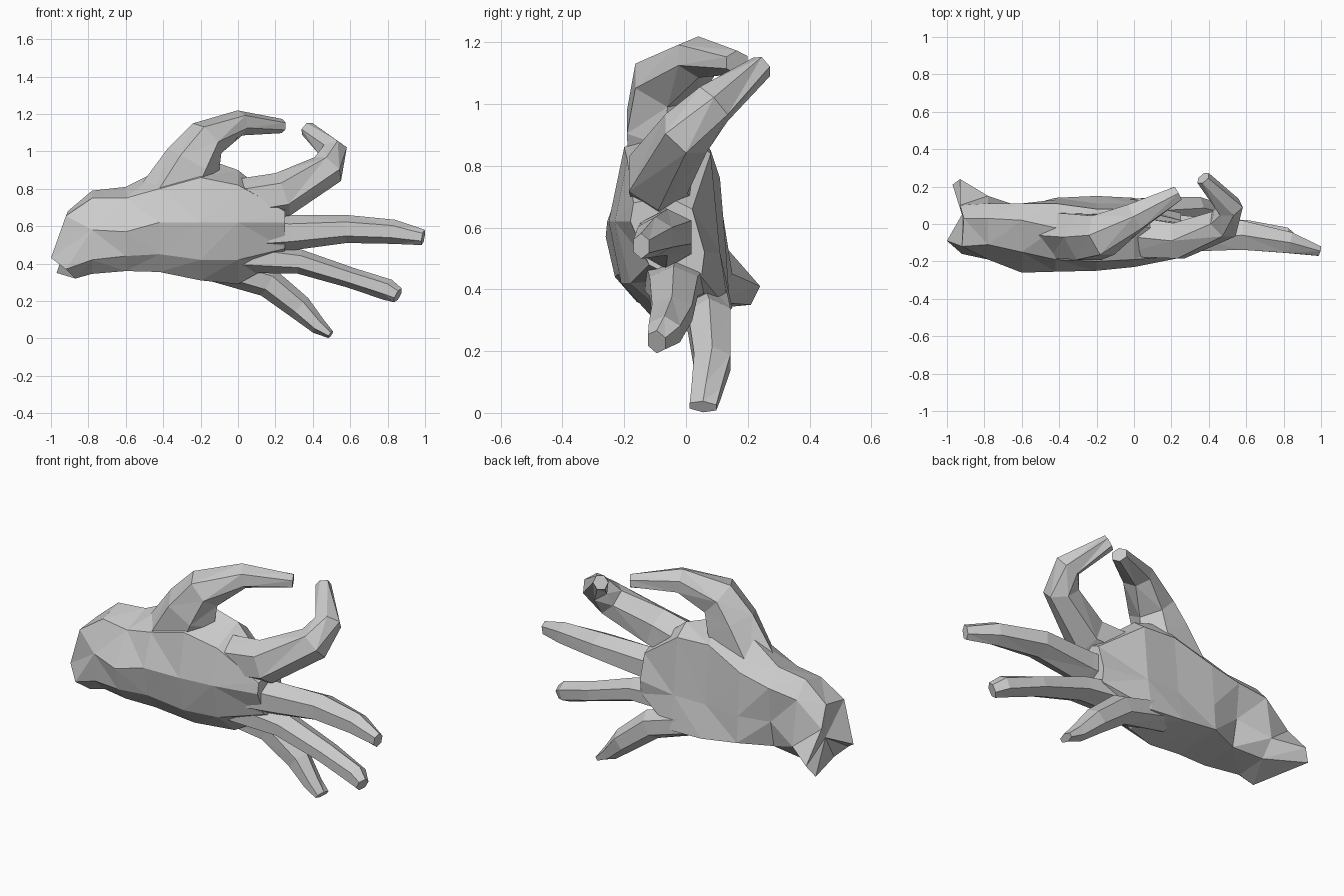
import bpy, bmesh
from math import cos, sin, pi
from mathutils import Vector

if "Cube" in bpy.data.objects:
    bpy.data.objects.remove(bpy.data.objects["Cube"])


def loft(name, rings, start=None):
    """Skin a list of equal-length point rings into a closed flat-shaded mesh."""
    bm = bmesh.new()
    loops = [[bm.verts.new(p) for p in ring] for ring in rings]
    n = len(loops[0])
    for a, b in zip(loops, loops[1:]):
        for i in range(n):
            j = (i + 1) % n
            bm.faces.new((a[i], a[j], b[j], b[i]))
    if start:
        c = bm.verts.new(start)
        for i in range(n):
            bm.faces.new((loops[0][i], loops[0][(i + 1) % n], c))
    else:
        bm.faces.new(loops[0])
    bm.faces.new(loops[-1])
    bmesh.ops.triangulate(bm, faces=bm.faces[:])
    bmesh.ops.recalc_face_normals(bm, faces=bm.faces[:])
    me = bpy.data.meshes.new(name)
    bm.to_mesh(me)
    bm.free()
    ob = bpy.data.objects.new(name, me)
    bpy.context.collection.objects.link(ob)
    return ob


def finger(name, path):
    """Six-sided finger along (x, y, z, in-plane radius, depth radius) points."""
    pts = [Vector(p[:3]) for p in path]
    rings = []
    for i, p in enumerate(path):
        t = Vector()
        if i > 0:
            t += (pts[i] - pts[i - 1]).normalized()
        if i < len(pts) - 1:
            t += (pts[i + 1] - pts[i]).normalized()
        t.normalize()
        u = t.cross(Vector((0, 1, 0))).normalized()
        v = u.cross(t).normalized()
        rings.append([pts[i] + u * p[3] * cos(k * pi / 3) + v * p[4] * sin(k * pi / 3)
                      for k in range(6)])
    return loft(name, rings)


# Ragged wrist end, then palm cross-sections (y, z) running toward the knuckles
wrist = [(-.91, .03, .68), (-.92, -.12, .655), (-1.0, -.09, .43), (-.92, -.16, .37),
         (-.87, -.10, .32), (-.97, .21, .35), (-.93, .24, .41), (-.93, .10, .57)]
sections = {
    -.78: [(.03, .79), (-.11, .75), (-.19, .58), (-.18, .42), (-.10, .345), (.08, .36), (.15, .45), (.11, .70)],
    -.60: [(.02, .81), (-.15, .75), (-.26, .57), (-.23, .44), (-.16, .36), (.06, .37), (.09, .52), (.11, .72)],
    -.42: [(-.02, .90), (-.19, .80), (-.255, .62), (-.22, .45), (-.15, .355), (.14, .37), (.13, .52), (.11, .76)],
    -.20: [(-.02, .97), (-.20, .86), (-.25, .62), (-.21, .42), (-.11, .31), (.15, .34), (.11, .52), (.08, .85)],
    .00: [(.00, .90), (-.19, .82), (-.23, .62), (-.18, .42), (-.03, .29), (.14, .33), (.11, .52), (.08, .84)],
    .25: [(-.06, .70), (-.17, .68), (-.18, .62), (-.12, .48), (-.02, .43), (.05, .44), (.06, .52), (.02, .66)],
}
palm = loft("palm", [wrist] + [[(x, y, z) for y, z in s] for x, s in sections.items()],
            start=(-.92, .05, .5))

# Thumb and fingers
digits = {
    "thumb": [(-.36, -.06, .72, .19, .14), (-.24, -.07, .94, .155, .14), (-.165, -.06, 1.07, .11, .125),
              (.01, .04, 1.152, .068, .085), (.235, .165, 1.135, .038, .045)],
    "index_finger": [(-.08, -.06, .72, .12, .13), (.24, -.09, .77, .12, .11), (.48, .00, .905, .095, .09),
                     (.51, .09, 1.00, .075, .075), (.37, .245, 1.12, .042, .04)],
    "middle_finger": [(.02, -.07, .56, .12, .11), (.28, -.065, .565, .095, .095), (.58, -.06, .585, .075, .09),
                      (.83, -.10, .57, .065, .065), (.99, -.145, .54, .042, .03)],
    "ring_finger": [(.00, -.03, .44, .09, .12), (.33, -.04, .41, .065, .09), (.60, -.045, .325, .055, .075),
                    (.80, -.07, .26, .058, .06), (.855, -.095, .23, .042, .035)],
    "little_finger": [(-.15, .03, .39, .08, .11), (.16, .075, .30, .08, .08), (.33, .085, .165, .068, .068),
                      (.43, .065, .065, .045, .055), (.495, .055, .02, .022, .05)],
}

# Fuse the digits with the palm into one skin
for name, path in digits.items():
    d = finger(name, path)
    d.hide_render = True
    d.hide_set(True)
    m = palm.modifiers.new(name, 'BOOLEAN')
    m.operation = 'UNION'
    m.solver = 'EXACT'
    m.object = d
bpy.context.view_layer.update()
fused = bpy.data.meshes.new_from_object(palm.evaluated_get(bpy.context.evaluated_depsgraph_get()))
palm.modifiers.clear()
palm.data = fused
palm.name = "hand"
for name in digits:
    bpy.data.objects.remove(bpy.data.objects[name])
